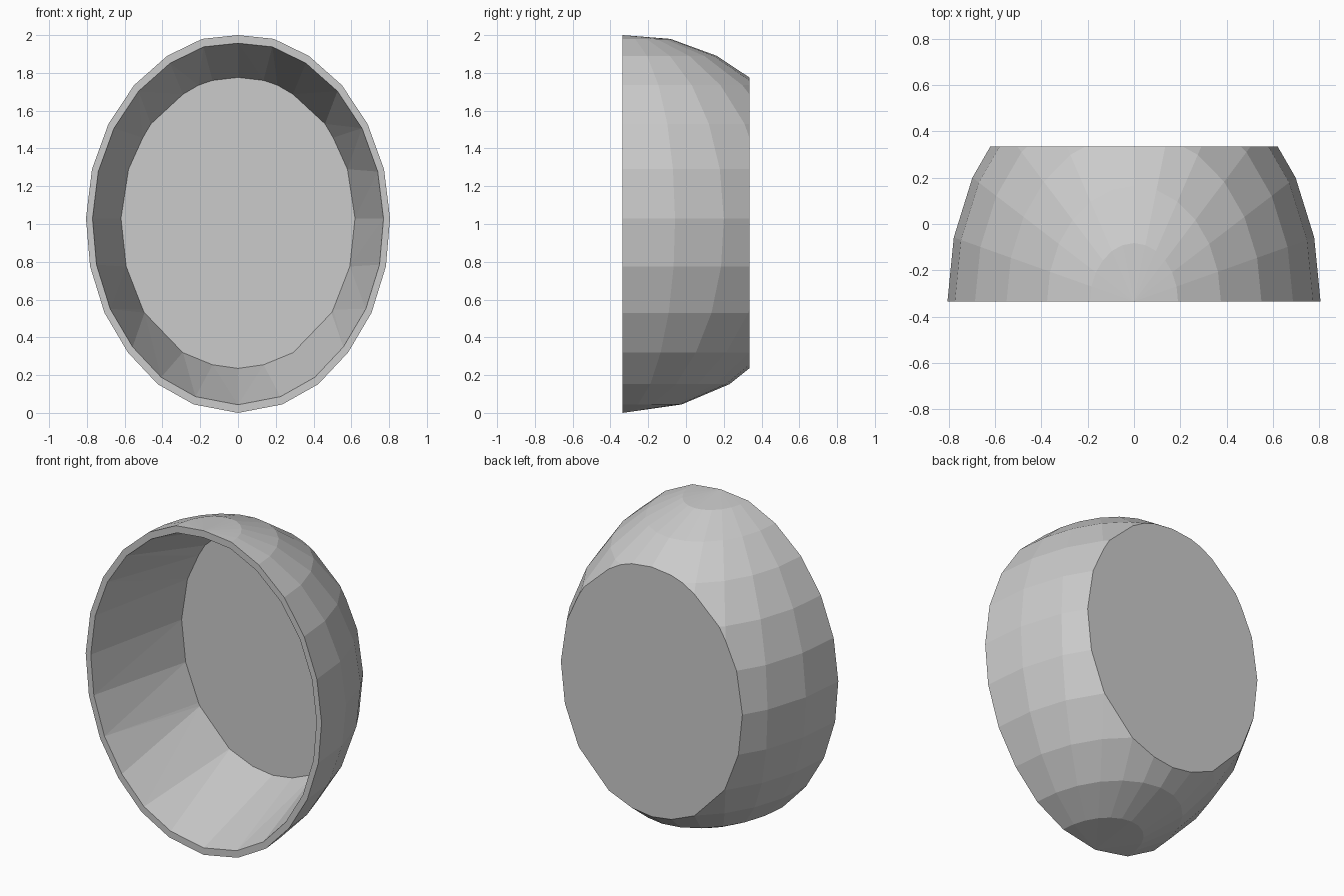
import bpy, bmesh, math

if "Cube" in bpy.data.objects:
    bpy.data.objects.remove(bpy.data.objects["Cube"])

FRONT, BACK = -0.335, 0.335      # open rim plane, flat back plane
DEPTH = 1.33                     # egg is deeper than it is wide
SEG = 12                         # segments in the half turn
MID = 1.0

# egg profile: (radius, height) from bottom to top
PROFILE = [(0.235, 0.045), (0.425, 0.152), (0.583, 0.32), (0.707, 0.53),
           (0.783, 0.775), (0.805, 1.03), (0.773, 1.29), (0.686, 1.53),
           (0.55, 1.735), (0.375, 1.89), (0.19, 1.98)]

bm = bmesh.new()


def angle(v):
    return math.atan2(v.co.z - MID, v.co.x) % (2 * math.pi)


def plane_loop(y):
    """Vertices lying on a y plane, in order round the centre."""
    return sorted((v for v in bm.verts if abs(v.co.y - y) < 1e-4), key=angle)


def zip_loops(a, b):
    """Skin two loops of different counts, pairing them by angle."""
    i = j = 0
    na, nb = len(a), len(b)
    ang = lambda loop, k: angle(loop[k % len(loop)]) + 2 * math.pi * (k // len(loop))
    while i < na or j < nb:
        p, q = a[i % na], b[j % nb]
        step_a = i < na and (j >= nb or ang(a, i + 1) <= ang(b, j + 1))
        if step_a:
            i += 1
            bm.faces.new((p, a[i % na], q))
        else:
            j += 1
            bm.faces.new((p, b[j % nb], q))


# outer wall: half egg turned about the upright axis
rings = []
for r, z in PROFILE:
    ring = []
    for k in range(SEG + 1):
        t = math.pi * k / SEG
        ring.append(bm.verts.new((r * math.cos(t), FRONT + DEPTH * r * math.sin(t), z)))
    rings.append(ring)
bottom = bm.verts.new((0, FRONT, 0))
top = bm.verts.new((0, FRONT, 2))
for k in range(SEG):
    bm.faces.new((bottom, rings[0][k + 1], rings[0][k]))
    bm.faces.new((top, rings[-1][k], rings[-1][k + 1]))
    for lo, hi in zip(rings, rings[1:]):
        bm.faces.new((lo[k], lo[k + 1], hi[k + 1], hi[k]))

# slice off the back
bmesh.ops.bisect_plane(bm, geom=bm.verts[:] + bm.edges[:] + bm.faces[:], dist=1e-5,
                       plane_co=(0, BACK, 0), plane_no=(0, 1, 0), clear_outer=True)
rim = plane_loop(FRONT)
back = plane_loop(BACK)

# thin front rim
inner = [bm.verts.new((v.co.x * 0.957, FRONT, MID + (v.co.z - MID) * 0.957)) for v in rim]
n = len(rim)
for k in range(n):
    m = (k + 1) % n
    bm.faces.new((rim[k], rim[m], inner[m], inner[k]))

# straight inner wall from the rim to the back edge
zip_loops(inner, back)
bmesh.ops.recalc_face_normals(bm, faces=bm.faces[:])

# flat back plate
plate = bm.faces.new(back)
plate.normal_update()
if plate.normal.y < 0:
    plate.normal_flip()

mesh = bpy.data.meshes.new("egg_bowl")
bm.to_mesh(mesh)
bm.free()
bpy.context.collection.objects.link(bpy.data.objects.new("egg_bowl", mesh))
